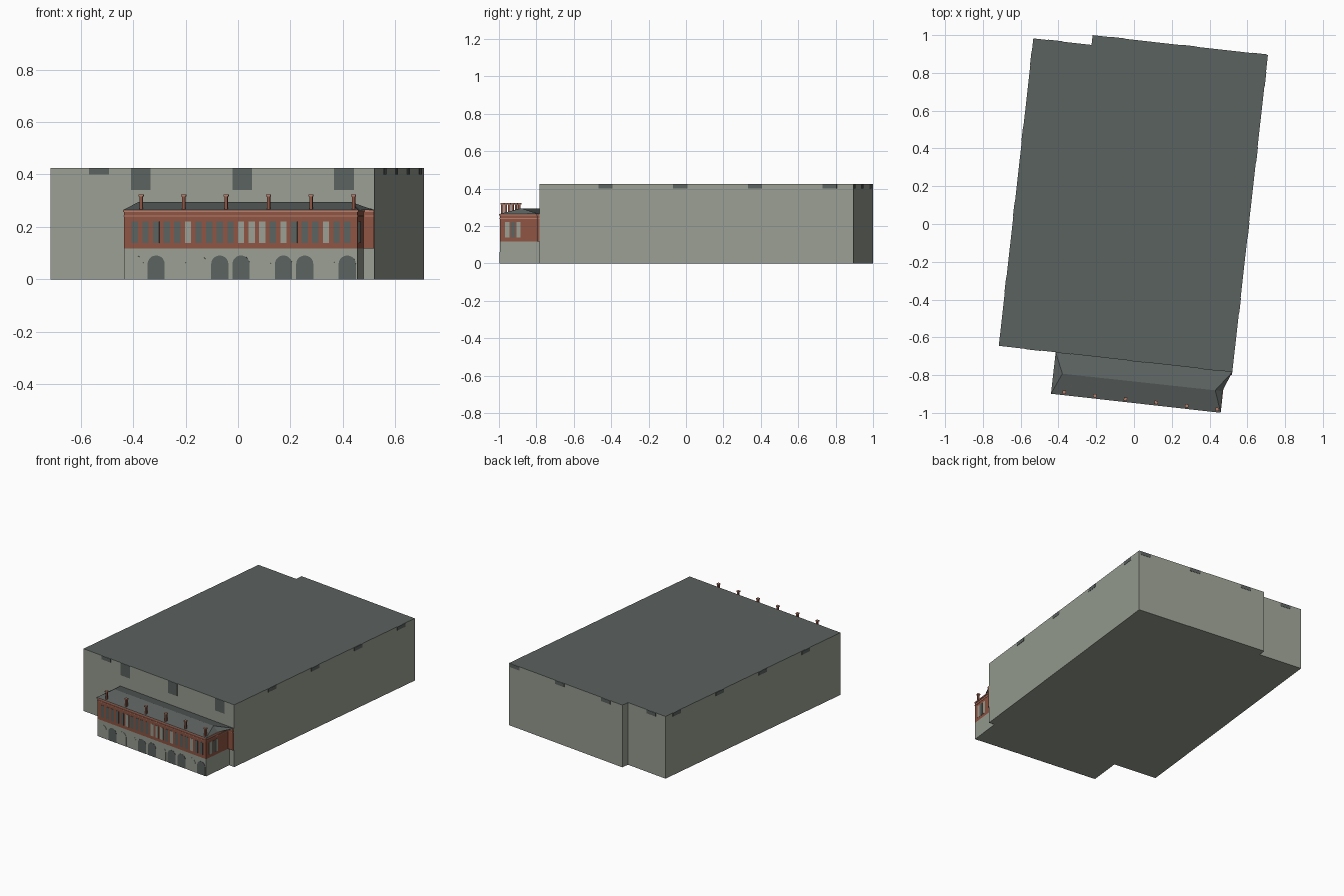
import bpy, bmesh, math
from mathutils import Matrix

cube = bpy.data.objects.get("Cube")
if cube:
    bpy.data.objects.remove(cube, do_unlink=True)

# The whole site is turned; local x runs along the facade, local y inward
SITE = Matrix.Translation((-0.435, -0.895, 0)) @ Matrix.Rotation(math.radians(-6.41), 4, 'Z')
DEPTH, LEFT, RIGHT, TOP = 0.217, -0.307, 0.937, 0.425
FRONT = 0.896


def material(name, rgb):
    m = bpy.data.materials.new(name)
    m.use_nodes = True
    m.diffuse_color = (*rgb, 1)
    m.node_tree.nodes["Principled BSDF"].inputs["Base Color"].default_value = (*rgb, 1)
    return m


WALL = material("pale grey wall", (0.32, 0.345, 0.29))
SLATE = material("dark slate", (0.105, 0.122, 0.114))
BRICK = material("red brick", (0.27, 0.09, 0.055))
TRIM = material("pale brick trim", (0.46, 0.21, 0.15))


def finish(name, bm, *mats):
    bmesh.ops.recalc_face_normals(bm, faces=bm.faces)
    me = bpy.data.meshes.new(name)
    bm.to_mesh(me)
    bm.free()
    for m in mats:
        me.materials.append(m)
    ob = bpy.data.objects.new(name, me)
    ob.matrix_world = SITE
    bpy.context.collection.objects.link(ob)
    return ob


def prism(name, outline, lo, hi, axis, mat):
    """Extrude a 2D outline from lo to hi along the given axis."""
    bm = bmesh.new()

    def ring(d):
        out = []
        for p in outline:
            co = list(p)
            co.insert(axis, d)
            out.append(bm.verts.new(co))
        return out
    a, b = ring(lo), ring(hi)
    bm.faces.new(a)
    bm.faces.new(b)
    for i in range(len(a)):
        j = (i + 1) % len(a)
        bm.faces.new((a[i], a[j], b[j], b[i]))
    return finish(name, bm, mat)


def rect(a0, a1, b0, b1):
    return [(a0, b0), (a1, b0), (a1, b1), (a0, b1)]


def box(name, x0, x1, y0, y1, z0, z1, mat):
    return prism(name, rect(x0, x1, y0, y1), z0, z1, 2, mat)


# Main hall with a notch at the back and a dark flat roof
hall = prism("main_hall", [(LEFT, DEPTH), (RIGHT, DEPTH), (RIGHT, 1.907),
                           (0.003, 1.907), (0.003, 1.855), (LEFT, 1.855)], 0, TOP, 2, WALL)
hall.data.materials.append(SLATE)
for f in hall.data.polygons:
    if f.normal.z > 0.5:
        f.material_index = 1

# Dark vents under the hall roof edge
T, W = 0.002, 0.038
for i, u in enumerate((-0.12, 0.04, 0.43, 0.82)):
    box(f"front_vent_{i}", u - W, u + W, DEPTH - T, DEPTH, 0.40 if i == 0 else 0.34, TOP - 0.001, SLATE)
for i in range(4):
    v = 0.573 + 0.402 * i
    box(f"right_vent_{i}", RIGHT, RIGHT + T, v - W, v + W, 0.40, TOP - 0.001, SLATE)
    v -= 0.03
    box(f"left_vent_{i}", LEFT - T, LEFT, v - W, v + W, 0.40, TOP - 0.001, SLATE)
for i, u in enumerate((0.89, 0.52, 0.14, -0.19)):
    y = 1.907 if u > 0 else 1.855
    box(f"back_vent_{i}", u - W, u + W, y, y + T, 0.40, TOP - 0.001, SLATE)

# Front building: plain ground floor, brick upper floor, brick return on the hall
box("ground_floor", 0, FRONT, 0, DEPTH, 0, 0.117, WALL)
box("upper_floor", 0, FRONT, 0, DEPTH, 0.117, 0.264, BRICK)
box("brick_return", FRONT, RIGHT, DEPTH - 0.012, DEPTH, 0.117, 0.264, BRICK)

# Trim bands
for name, z0, z1, out in (("string_course", 0.239, 0.244, 0.002), ("cornice", 0.256, 0.264, 0.004)):
    box(name, -out, FRONT + out, -out, DEPTH, z0, z1, TRIM)
    box(name + "_return", FRONT, RIGHT, DEPTH - 0.012 - out, DEPTH, z0, z1, TRIM)

# Hipped roof with a kinked right end
bm = bmesh.new()
e = 0.264
a, b, c, d, k, r1, r2 = [bm.verts.new(p) for p in (
    (-0.004, -0.004, e), (0.9, -0.004, e), (0.896, 0.111, e), (RIGHT, DEPTH, e),
    (-0.004, DEPTH, e), (0.044, 0.108, 0.295), (0.858, 0.111, 0.295))]
for face in ((a, b, r2, r1), (b, c, r2), (c, d, r2), (d, k, r1, r2), (k, a, r1), (a, b, c, d, k)):
    bm.faces.new(face)
finish("hipped_roof", bm, SLATE)

# Ground floor arches
DARK_ARCHES = (1, 4, 5, 7, 8, 10)
for i in range(11):
    u, r = 0.042 + 0.0815 * i, 0.033
    arch = [(u - r, 0.0), (u + r, 0.0)]
    arch += [(u + r * math.cos(t * math.pi / 10), 0.058 + r * math.sin(t * math.pi / 10)) for t in range(11)]
    prism(f"arch_{i}", arch, -0.0015, 0, 1, SLATE if i in DARK_ARCHES else WALL)

# Upper windows along the front
LIGHT_WINDOWS = (5, 10, 11, 12, 14, 18)
for i in range(21):
    u = 0.042 + 0.04075 * i
    box(f"front_window_{i}", u - 0.012, u + 0.012, -0.0015, 0, 0.138, 0.221,
        WALL if i in LIGHT_WINDOWS else SLATE)

# Upper windows on both ends
for i, v in enumerate((0.04, 0.07, 0.1)):
    mat = SLATE if i == 1 else WALL
    box(f"right_window_{i}", FRONT, FRONT + T, v - 0.011, v + 0.011, 0.138, 0.221, mat)
    box(f"left_window_{i}", -T, 0, v - 0.011, v + 0.011, 0.138, 0.221, mat)

# Chimneys with flared caps
for i in range(6):
    u, v = 0.065 + 0.163 * i, 0.012
    box(f"chimney_{i}", u - 0.006, u + 0.006, v - 0.006, v + 0.006, 0.262, 0.316, BRICK)
    box(f"chimney_cap_{i}", u - 0.009, u + 0.009, v - 0.009, v + 0.009, 0.316, 0.323, TRIM)
